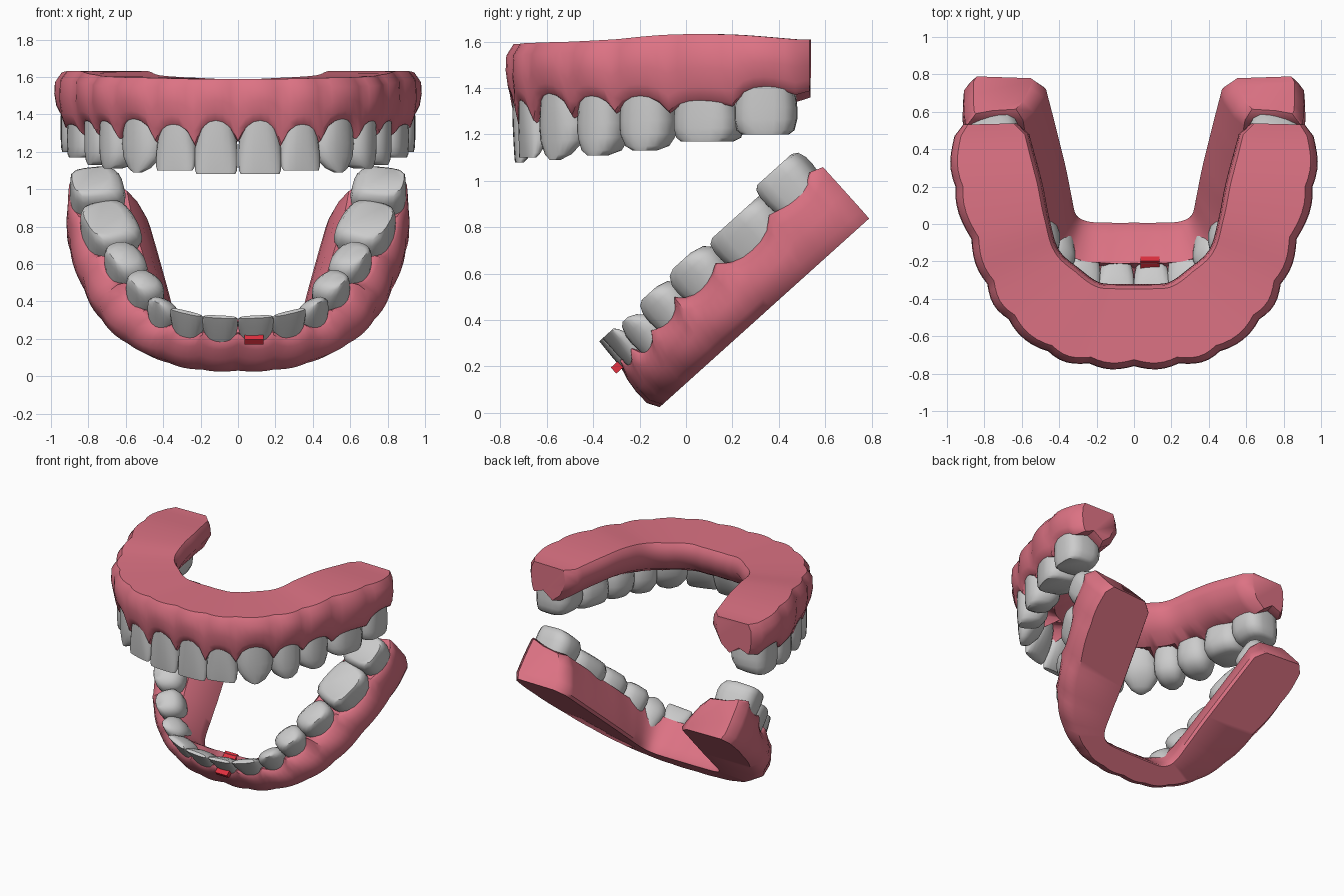
import bpy, bmesh
from math import sin, cos, pi, radians
from mathutils import Vector, Matrix

if "Cube" in bpy.data.objects:
    bpy.data.objects.remove(bpy.data.objects["Cube"])


def material(name, color):
    m = bpy.data.materials.new(name)
    m.diffuse_color = (*color, 1)
    m.use_nodes = True
    m.node_tree.nodes["Principled BSDF"].inputs["Base Color"].default_value = m.diffuse_color
    return m


GUM = material("gum_pink", (0.72, 0.17, 0.23))
RED = material("bar_red", (0.75, 0.03, 0.05))


def finish(name, bm, matrix, mat=None, angle=45):
    bm.transform(matrix)
    bmesh.ops.recalc_face_normals(bm, faces=bm.faces)
    me = bpy.data.meshes.new(name)
    bm.to_mesh(me)
    bm.free()
    me.polygons.foreach_set("use_smooth", [True] * len(me.polygons))
    me.set_sharp_from_angle(angle=radians(angle))
    ob = bpy.data.objects.new(name, me)
    bpy.context.collection.objects.link(ob)
    if mat:
        me.materials.append(mat)
    return ob


def loft(bm, rings):
    rows = [[bm.verts.new(p) for p in r] for r in rings]
    n = len(rows[0])
    for a, b in zip(rows, rows[1:]):
        for i in range(n):
            j = (i + 1) % n
            bm.faces.new((a[i], a[j], b[j], b[i]))
    bm.faces.new(rows[0][::-1])
    bm.faces.new(rows[-1])


def spline(rows, s):
    # smooth interpolation through the half-arch rows, mirrored at the midline
    r0, r1 = rows[0], rows[1]
    ghost = (-r1[0], r1[1], -r1[2]) + tuple(r1[3:])
    end = tuple(2 * a - b for a, b in zip(rows[-1], rows[-2]))
    p = [ghost] + list(rows) + [end]
    i = min(int(s), len(rows) - 2)
    t = s - i
    return [0.5 * (2 * b + (c - a) * t + (2 * a - 5 * b + 4 * c - d) * t * t
                   + (3 * b - a - 3 * c + d) * t ** 3)
            for a, b, c, d in zip(*p[i:i + 4])]


def station(jaw, s):
    x, y, xi, yi, inset, pap, base = spline(jaw["rows"], s)
    i = min(int(s), 6)
    bump = abs(sin(pi * (s - i)))
    margin = pap + (jaw["neck"][i] - pap) * bump ** 0.6
    outer, inner = Vector((x, y, 0)), Vector((xi, yi, 0))
    ray = (inner - outer).normalized()
    outer -= ray * jaw["bulge"] * bump
    return outer, ray, (inner - outer).length, inset, margin, base


def gum_ring(jaw, s, side):
    o, ray, w, a, m, b = station(jaw, s)
    prof = [(a * 0.5 + 0.02, b), (a * 0.1, b + 0.05), (0, b + (m - b) * 0.5),
            (a * 0.3, b + (m - b) * 0.78), (a * 0.8, m - 0.012), (a + 0.01, m),
            (a + (w - a) * 0.3, m - 0.03)]
    prof += [(f * w, b + h) for f, h in jaw["lingual"]]
    pts = [o + ray * d + Vector((0, 0, h)) for d, h in prof]
    return [Vector((p.x * side, p.y, p.z)) for p in pts]


def end_cap(ring, base):
    c = sum(ring, Vector()) / len(ring)
    return [Vector((c.x + (p.x - c.x) * 0.72, c.y + (p.y - c.y) * 0.72 + 0.06,
                    base + (p.z - base) * 0.93)) for p in ring]


# crown profiles: width and depth factors from root to tip, squareness
LEVELS = (0, 0.3, 0.55, 0.75, 0.93, 1)
KINDS = {
    "incisor": ((.78, .88, .98, 1, .98, .9), (1, 1, .85, .62, .38, .22), 2.8),
    "canine": ((.75, .92, 1, .9, .55, .2), (1, 1, .95, .75, .42, .2), 2.3),
    "premolar": ((.82, .95, 1, .97, .75, .4), (.92, 1, 1, .95, .75, .4), 2.6),
    "molar": ((.88, .95, 1, 1, .92, .75), (.92, .98, 1, .97, .87, .7), 3.6),
}
ORDER = ["incisor", "incisor", "canine", "premolar", "premolar", "molar", "molar"]


def tooth(jaw, i, side):
    def labial(s):
        o, ray, w, a, m, b = station(jaw, s)
        return o + ray * a
    p0, p1 = labial(i + 0.001), labial(i + 0.999)
    mid = labial(i + 0.5)
    tan = (p1 - p0).normalized()
    inward = Vector((-tan.y, tan.x, 0))
    width, depth = (p1 - p0).length * 1.0, jaw["depth"][i]
    h0, h1 = jaw["neck"][i] - 0.06, jaw["tip"][i]
    ws, ds, e = KINDS[ORDER[i]]
    rings = []
    for t, fw, fd in zip(LEVELS, ws, ds):
        c = mid + inward * (depth * (0.5 - 0.4 * (1 - fd)))
        ring = []
        for k in range(20):
            u, v = cos(k * pi / 10), sin(k * pi / 10)
            r = (abs(u) ** e + abs(v) ** e) ** (-1 / e)
            p = c + tan * (u * r * fw * width / 2) + inward * (v * r * fd * depth / 2)
            ring.append(Vector((p.x * side, p.y, h0 + (h1 - h0) * t)))
        rings.append(ring)
    bm = bmesh.new()
    loft(bm, rings)
    label = "right" if side > 0 else "left"
    finish(f"{jaw['name']}_{ORDER[i]}_{i + 1}_{label}", bm, jaw["matrix"])


def build(jaw):
    steps = [k / 6 for k in range(43)]
    right = [gum_ring(jaw, s, 1) for s in steps]
    right.append(end_cap(right[-1], jaw["rows"][-1][6]))
    left = [[Vector((-p.x, p.y, p.z)) for p in r] for r in right[:0:-1]]
    bm = bmesh.new()
    loft(bm, left + right)
    finish(jaw["name"] + "_gum", bm, jaw["matrix"], GUM)
    for i in range(7):
        for side in (1, -1):
            tooth(jaw, i, side)


# rows: outer x, y, inner x, y, tooth inset, gum point between teeth, base height
upper = dict(
    name="upper", bulge=0.02,
    matrix=Matrix.Translation((0, 0, 1.63)) @ Matrix.Diagonal((1, 1, -1, 1)),
    rows=[(0, -.76, 0, -.32, .03, .38, .04), (.24, -.745, .1, -.32, .03, .40, .04),
          (.46, -.68, .19, -.31, .035, .38, .035), (.67, -.51, .29, -.24, .04, .36, .03),
          (.785, -.32, .40, -.14, .04, .34, .02), (.87, -.08, .45, .02, .04, .34, 0),
          (.955, .2, .49, .22, .04, .31, 0), (.96, .47, .56, .48, .03, .26, .02)],
    neck=(.27, .29, .26, .27, .27, .29, .23),
    tip=(.55, .53, .54, .52, .50, .46, .43),
    depth=(.16, .16, .19, .22, .24, .28, .28),
    lingual=[(.62, .27), (.85, .21), (1, .1), (.98, .03), (.94, 0)])

lower = dict(
    name="lower", bulge=0.008,
    matrix=Matrix.Translation((0, -.13, .01)) @ Matrix.Rotation(radians(42), 4, 'X'),
    rows=[(0, 0, 0, .19, .02, .27, 0), (.2, .005, .13, .19, .03, .27, 0),
          (.4, .06, .25, .20, .05, .27, 0), (.6, .19, .31, .26, .10, .27, 0),
          (.74, .38, .335, .40, .12, .31, 0), (.83, .62, .365, .60, .09, .30, 0),
          (.9, .93, .42, .90, .04, .30, 0), (.91, 1.18, .47, 1.16, .01, .32, 0)],
    neck=(.23, .23, .22, .25, .26, .24, .28),
    tip=(.385, .385, .38, .395, .405, .39, .43),
    depth=(.10, .11, .14, .18, .20, .29, .29),
    lingual=[(.72, .27), (.84, .2), (.96, .08), (1, .02), (.97, 0)])

build(upper)
build(lower)

# small red bar passing front to back through the lower front gum
bm = bmesh.new()
bmesh.ops.create_cube(bm, size=1)
bm.transform(Matrix.Translation((.085, .065, .25)) @ Matrix.Diagonal((.1, .17, .035, 1)))
finish("red_bar", bm, lower["matrix"], RED)
